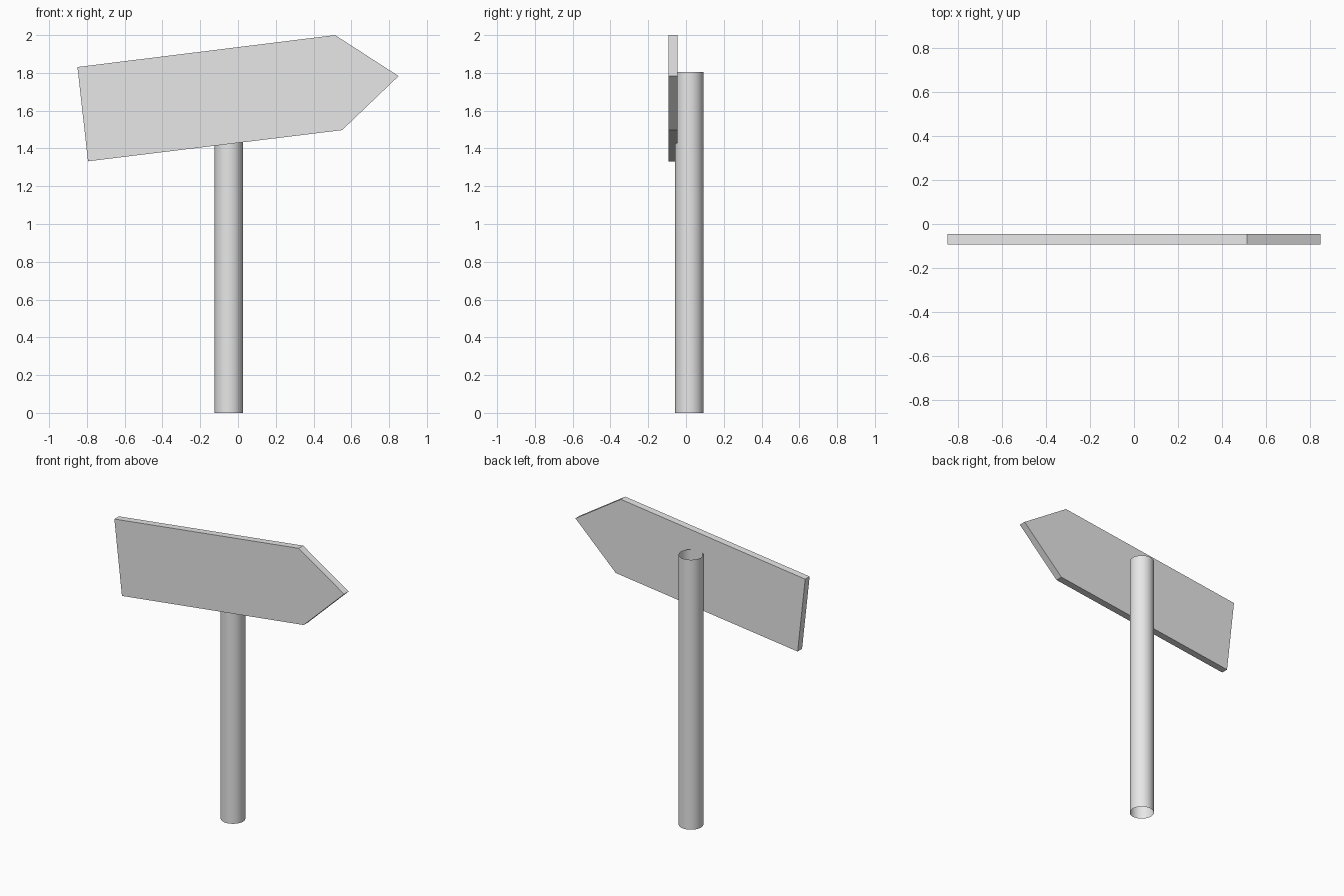
import bpy
import bmesh
import math

cube = bpy.data.objects.get("Cube")
if cube:
    bpy.data.objects.remove(cube, do_unlink=True)

# Single plain grey
grey = bpy.data.materials.new("plain grey")
grey.use_nodes = True
colour = (0.8, 0.8, 0.8, 1)
grey.diffuse_color = colour
grey.node_tree.nodes["Principled BSDF"].inputs["Base Color"].default_value = colour


def add_object(name, bm):
    bmesh.ops.recalc_face_normals(bm, faces=bm.faces)
    mesh = bpy.data.meshes.new(name)
    bm.to_mesh(mesh)
    bm.free()
    mesh.materials.append(grey)
    obj = bpy.data.objects.new(name, mesh)
    bpy.context.collection.objects.link(obj)
    return obj


# Post: open-ended tube with a single wall
height = 1.805
bm = bmesh.new()
bmesh.ops.create_cone(bm, cap_ends=False, segments=32,
                      radius1=0.075, radius2=0.075, depth=height)
post = add_object("post", bm)
post.location = (-0.049, 0.0175, height / 2)
for face in post.data.polygons:
    face.use_smooth = True

# Arrow board: tilted outline extruded backwards
outline = [(-0.85, 1.831), (-0.794, 1.332), (0.551, 1.497),
           (0.85, 1.783), (0.514, 2.0)]
front, thickness = -0.0925, 0.047
bm = bmesh.new()
face = bm.faces.new([bm.verts.new((x, front, z)) for x, z in outline])
result = bmesh.ops.extrude_face_region(bm, geom=[face], use_keep_orig=True)
moved = [v for v in result["geom"] if isinstance(v, bmesh.types.BMVert)]
bmesh.ops.translate(bm, verts=moved, vec=(0, thickness, 0))
add_object("arrow_board", bm)
